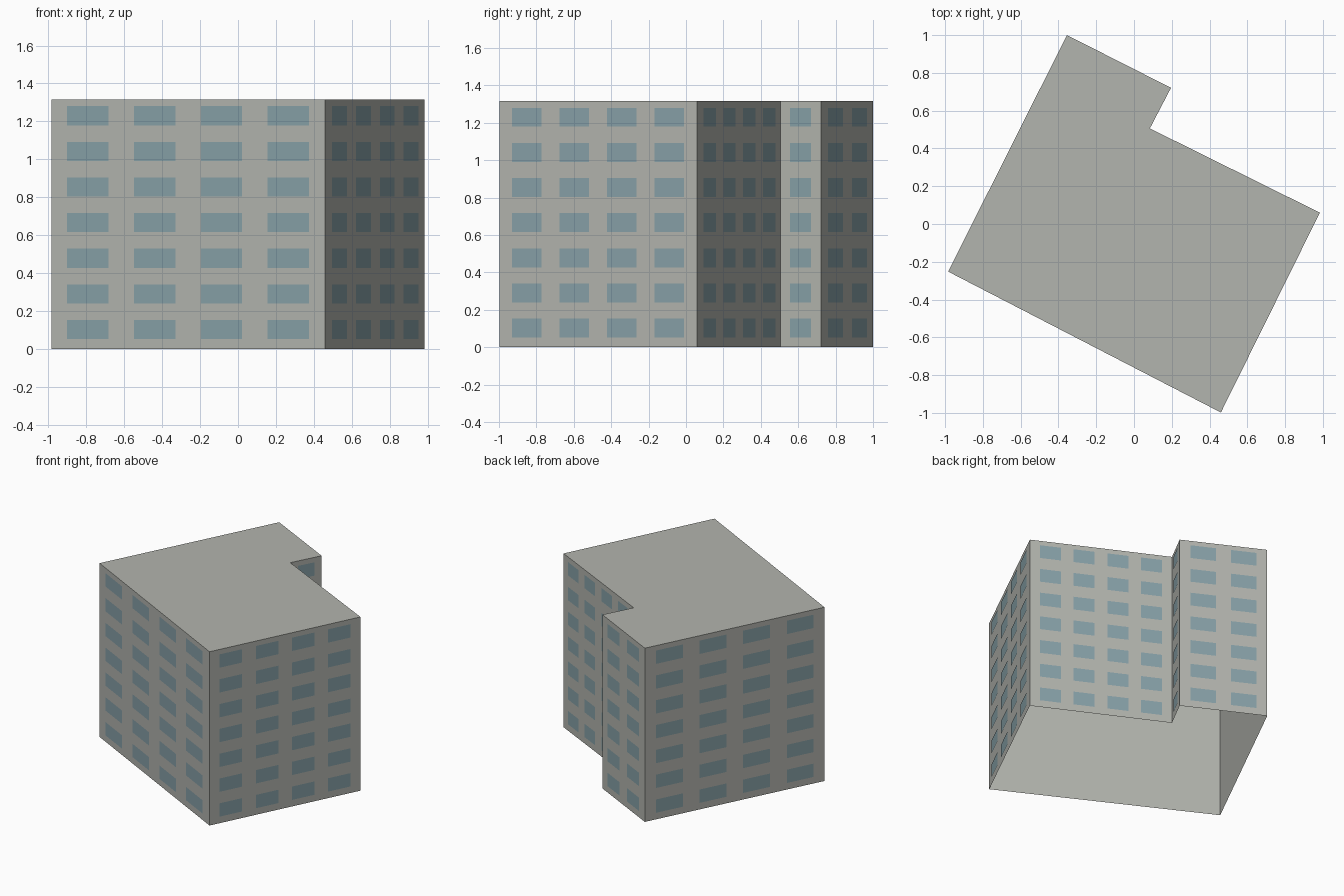
import bpy
import bmesh
from mathutils import Vector

cube = bpy.data.objects.get("Cube")
if cube:
    bpy.data.objects.remove(cube, do_unlink=True)

HEIGHT = 1.316
FLOORS, FLOOR_PITCH = 7, 0.188
SILL, WINDOW_HEIGHT = 0.051, 0.101
OFFSET = 0.003

# Each wall: start corner, name, window columns, end margin and window width
# (both as a share of the wall length); corners run anticlockwise.
WALLS = [
    ((-0.984, -0.252), "front", 4, 0.058, 0.151),
    ((0.460, -0.998), "east", 4, 0.066, 0.149),
    ((0.984, 0.060), "back", 4, 0.070, 0.148),
    ((0.084, 0.506), "notch", 1, 0.235, 0.53),
    ((0.196, 0.721), "wing_back", 2, 0.125, 0.29),
    ((-0.355, 1.000), "west", 4, 0.061, 0.150),
]


def make_material(name, color):
    mat = bpy.data.materials.new(name)
    mat.use_nodes = True
    mat.diffuse_color = color
    mat.node_tree.nodes["Principled BSDF"].inputs["Base Color"].default_value = color
    return mat


def make_object(name, bm, mat):
    mesh = bpy.data.meshes.new(name)
    bm.to_mesh(mesh)
    bm.free()
    mesh.materials.append(mat)
    obj = bpy.data.objects.new(name, mesh)
    bpy.context.collection.objects.link(obj)
    return obj


def add_quad(bm, a, b, low, high):
    """Upright rectangle above the line a-b."""
    points = ((a, low), (b, low), (b, high), (a, high))
    bm.faces.new([bm.verts.new((p.x, p.y, z)) for p, z in points])


concrete = make_material("grey concrete", (0.45, 0.46, 0.425, 1))
glass = make_material("blue grey glass", (0.243, 0.355, 0.39, 1))
corners = [Vector(wall[0]) for wall in WALLS]

# Building shell: walls and flat roof, open underneath
bm = bmesh.new()
for i, a in enumerate(corners):
    add_quad(bm, a, corners[(i + 1) % len(corners)], 0, HEIGHT)
bm.faces.new([bm.verts.new((c.x, c.y, HEIGHT)) for c in corners])
bmesh.ops.remove_doubles(bm, verts=bm.verts, dist=0.0001)
make_object("building_shell", bm, concrete)

# Window panes: a regular grid on every wall
for i, (_, name, columns, margin, width) in enumerate(WALLS):
    a, b = corners[i], corners[(i + 1) % len(corners)]
    along = b - a
    outward = Vector((along.y, -along.x)).normalized() * OFFSET
    pitch = (1 - 2 * margin - width) / max(columns - 1, 1)
    bm = bmesh.new()
    for column in range(columns):
        start = margin + column * pitch
        left = a + along * start + outward
        right = a + along * (start + width) + outward
        for floor in range(FLOORS):
            low = SILL + floor * FLOOR_PITCH
            add_quad(bm, left, right, low, low + WINDOW_HEIGHT)
    make_object(name + "_windows", bm, glass)
